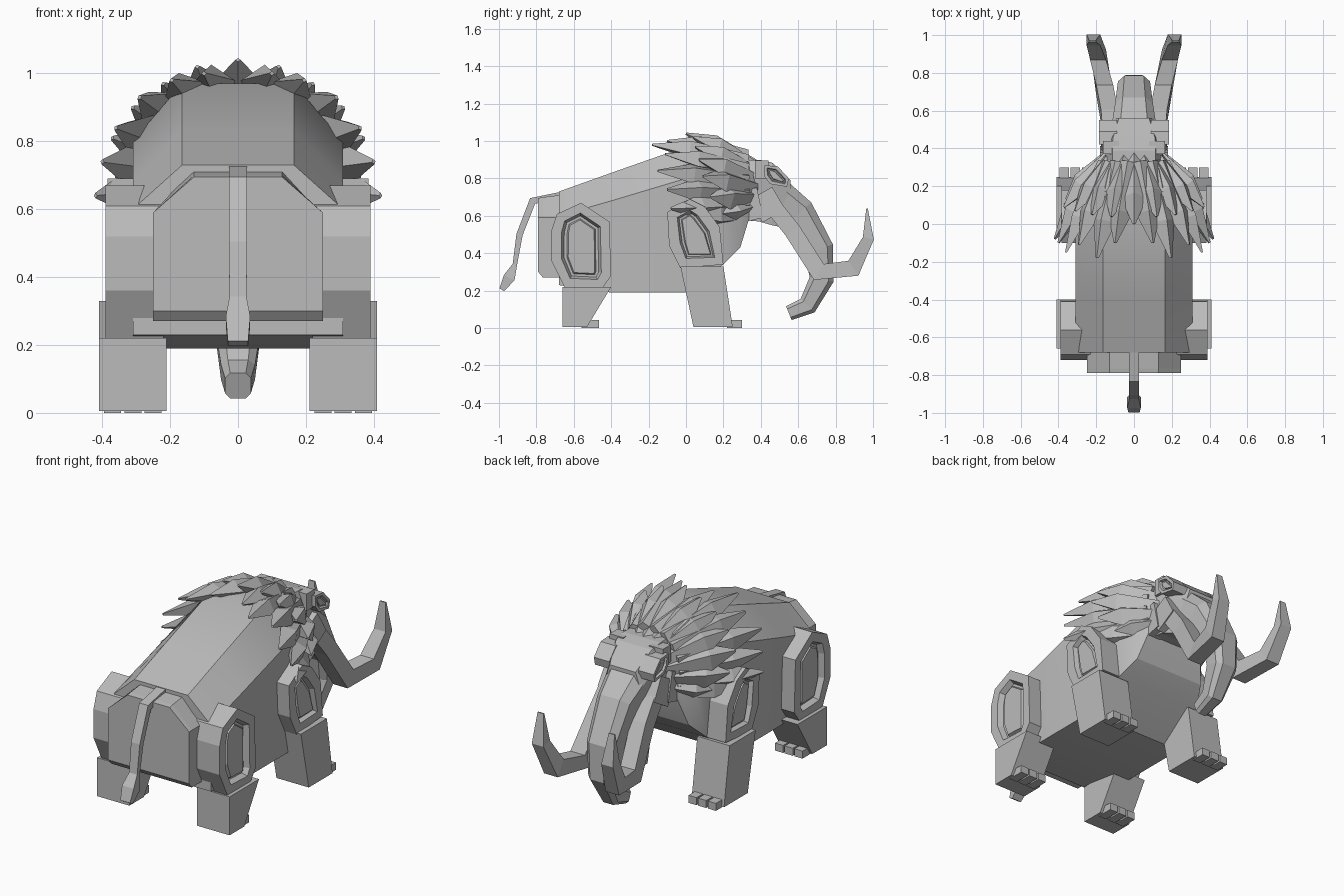
import bpy, bmesh
from math import sin, cos, radians
from mathutils import Vector

cube = bpy.data.objects.get("Cube")
if cube:
    bpy.data.objects.remove(cube, do_unlink=True)

grey = bpy.data.materials.new("warm_grey")
grey.use_nodes = True
grey.diffuse_color = (0.5, 0.5, 0.5, 1)
grey.node_tree.nodes["Principled BSDF"].inputs["Base Color"].default_value = (0.5, 0.5, 0.5, 1)


def finish(name, bm):
    bmesh.ops.recalc_face_normals(bm, faces=bm.faces)
    me = bpy.data.meshes.new(name)
    bm.to_mesh(me)
    bm.free()
    me.materials.append(grey)
    ob = bpy.data.objects.new(name, me)
    bpy.context.collection.objects.link(ob)
    return ob


def loft(name, rings):
    """Skin a list of equal-sized point rings and cap both ends."""
    bm = bmesh.new()
    rows = [[bm.verts.new(p) for p in ring] for ring in rings]
    n = len(rows[0])
    for a, b in zip(rows, rows[1:]):
        for i in range(n):
            j = (i + 1) % n
            bm.faces.new((a[i], a[j], b[j], b[i]))
    bm.faces.new(rows[0])
    bm.faces.new(rows[-1])
    return finish(name, bm)


def hull_ring(y, top, ztop, side, zside, low, zlow):
    """Cross-section with a flat top, sloping shoulders and straight flanks."""
    half = [(top, ztop), (side, zside), (low, zlow)]
    return [(x, y, z) for x, z in half] + [(-x, y, z) for x, z in reversed(half)]


def tube(name, path, side=1, chamfer=1.0):
    """Square or chamfered tube along (x, y, z, half width, half height) points."""
    pts = [Vector((side * p[0], p[1], p[2])) for p in path]
    rings = []
    for i, p in enumerate(path):
        t = pts[min(i + 1, len(pts) - 1)] - pts[max(i - 1, 0)]
        n = Vector((0, -t.z, t.y)).normalized()
        w, h = p[3], p[4]
        shape = [(w, h), (-w, h), (-w, -h), (w, -h)]
        if chamfer < 1:
            c = chamfer
            shape = [(w * c, h), (-w * c, h), (-w, h * c), (-w, -h * c),
                     (-w * c, -h), (w * c, -h), (w, -h * c), (w, h * c)]
        rings.append([pts[i] + Vector((a, 0, 0)) + n * b for a, b in shape])
    return loft(name, rings)


def plate(name, side, outline, x_in, x_out, rim, lip):
    """Thick (y, z) panel with a rim around a sunken, raised-centre inset."""
    bm = bmesh.new()
    inner = [bm.verts.new((side * x_in, y, z)) for y, z in outline]
    outer = [bm.verts.new((side * x_out, y, z)) for y, z in outline]
    n = len(outline)
    for i in range(n):
        j = (i + 1) % n
        bm.faces.new((inner[i], inner[j], outer[j], outer[i]))
    bm.faces.new(inner)
    panel = bm.faces.new(outer)
    bmesh.ops.recalc_face_normals(bm, faces=bm.faces)
    for thick, depth in ((rim, 0), (lip, -lip * 2), (lip, 0), (lip / 2, lip)):
        bmesh.ops.inset_individual(bm, faces=[panel], thickness=thick, depth=depth)
    return finish(name, bm)


def spike(name, root, tip, width, thick):
    """Faceted lock of hair, widest past the middle, pointing from root to tip."""
    root, tip = Vector(root), Vector(tip)
    t = (tip - root).normalized()
    out = Vector((root.x, 0, root.z - 0.68))
    out = (out - t * out.dot(t)).normalized()
    across = t.cross(out)

    def ring(f, w, up, down):
        c = root.lerp(tip, f)
        return [c + out * up, c + across * w, c - out * down, c - across * w]
    return loft(name, [ring(0, width * 0.6, thick * 0.5, thick),
                       ring(0.62, width, thick, thick * 0.8),
                       ring(1, 0.008, 0.006, 0.006)])


def box(name, x0, x1, y0, y1, z0, z1):
    return loft(name, [[(x0, y0, z), (x1, y0, z), (x1, y1, z), (x0, y1, z)] for z in (z0, z1)])


# Body, rump and head
body = loft("body", [hull_ring(*r) for r in (
    (-0.68, 0.165, 0.73, 0.31, 0.60, 0.31, 0.23),
    (-0.40, 0.165, 0.83, 0.31, 0.68, 0.31, 0.19),
    (0.00, 0.165, 0.97, 0.31, 0.80, 0.31, 0.19),
    (0.20, 0.15, 0.96, 0.27, 0.76, 0.27, 0.34),
    (0.29, 0.13, 0.92, 0.22, 0.74, 0.22, 0.43),
    (0.36, 0.12, 0.86, 0.16, 0.76, 0.16, 0.66))])
loft("rump", [hull_ring(y, 0.13, z, 0.25, 0.59, 0.25, b)
              for y, z, b in ((-0.79, 0.695, 0.30), (-0.765, 0.70, 0.27), (-0.60, 0.72, 0.27))])
loft("head", [hull_ring(*r) for r in (
    (0.28, 0.11, 0.90, 0.16, 0.80, 0.14, 0.58),
    (0.39, 0.115, 0.90, 0.15, 0.82, 0.14, 0.57),
    (0.46, 0.11, 0.885, 0.14, 0.80, 0.12, 0.55),
    (0.56, 0.08, 0.79, 0.11, 0.70, 0.09, 0.53))])

# Trunk and tail
tube("trunk", [(0, 0.47, 0.69, 0.12, 0.12), (0, 0.595, 0.605, 0.10, 0.10),
               (0, 0.71, 0.42, 0.085, 0.08), (0, 0.725, 0.26, 0.07, 0.065),
               (0, 0.65, 0.12, 0.05, 0.052), (0, 0.55, 0.08, 0.038, 0.04)], chamfer=0.6)
tube("tail", [(0, -0.66, 0.71, 0.027, 0.02), (0, -0.82, 0.68, 0.027, 0.02),
              (0, -0.89, 0.50, 0.027, 0.017), (0, -0.915, 0.34, 0.025, 0.012),
              (0, -0.945, 0.27, 0.036, 0.032), (0, -0.985, 0.205, 0.03, 0.014)])

# Paired limbs, face parts and tusks
thigh = [(-0.69, 0.61), (-0.56, 0.67), (-0.41, 0.57), (-0.40, 0.28),
         (-0.45, 0.21), (-0.65, 0.22), (-0.72, 0.36), (-0.72, 0.52)]
shoulder = [(-0.10, 0.62), (0.02, 0.69), (0.10, 0.65), (0.18, 0.54),
            (0.20, 0.34), (-0.03, 0.32), (-0.09, 0.44)]
eye = [(0.42, 0.87), (0.49, 0.865), (0.55, 0.80), (0.54, 0.755), (0.45, 0.77), (0.42, 0.81)]
# Each leg: top and bottom (back y, front y, height), then toe length
legs = {"front": ((-0.03, 0.20, 0.33), (0.04, 0.25, 0.005), 0.05),
        "hind": ((-0.66, -0.40, 0.22), (-0.66, -0.53, 0.005), 0.065)}

for side, label in ((1, "left"), (-1, "right")):
    plate(label + "_thigh", side, thigh, 0.22, 0.39, 0.055, 0.015)
    plate(label + "_shoulder", side, shoulder, 0.20, 0.385, 0.06, 0.012)
    plate(label + "_eye", side, eye, 0.09, 0.185, 0.018, 0.006)
    box(label + "_brow", side * 0.08, side * 0.165, 0.37, 0.44, 0.80, 0.895)
    for leg, (top, foot, toe) in legs.items():
        loft(f"{label}_{leg}_leg", [
            [(side * x, y, z) for x, y in ((0.21, a), (0.41, a), (0.41, b), (0.21, b))]
            for a, b, z in (top, foot)])
        for i in range(3):
            x = 0.25 + 0.06 * i
            box(f"{label}_{leg}_toe_{i + 1}", side * (x - 0.025), side * (x + 0.025),
                foot[1] - 0.03, foot[1] + toe, 0, 0.042)
    tube(label + "_tusk_socket", [(0.12, 0.40, 0.72, 0.05, 0.07),
                                  (0.125, 0.47, 0.60, 0.05, 0.07)], side)
    tube(label + "_cheek", [(0.14, 0.33, 0.74, 0.04, 0.05),
                            (0.14, 0.37, 0.58, 0.04, 0.045)], side)
    tube(label + "_tusk", [(0.12, 0.45, 0.67, 0.045, 0.045), (0.13, 0.57, 0.52, 0.045, 0.045),
                           (0.155, 0.71, 0.30, 0.045, 0.05), (0.19, 0.895, 0.32, 0.042, 0.048),
                           (0.215, 0.975, 0.48, 0.036, 0.03),
                           (0.22, 0.968, 0.64, 0.018, 0.004)], side)

# Mane: two overlapping rows of locks fanned around the neck
back_row = [(0.10, -0.10, 1.00), (0.195, -0.18, 0.98), (0.29, -0.11, 0.93), (0.36, -0.15, 0.84),
            (0.40, -0.10, 0.74), (0.42, -0.08, 0.64), (0.36, 0.06, 0.60)]
front_row = [(0, 0.00, 1.04), (0.12, 0.04, 1.02), (0.22, 0.05, 0.97), (0.31, 0.07, 0.90),
             (0.37, 0.09, 0.81), (0.36, 0.13, 0.70), (0.30, 0.18, 0.61)]
rows = (("back", back_row, 10, 0.33, 0.18, 0.20, 0.065, 0.055),
        ("front", front_row, 0, 0.37, 0.13, 0.14, 0.07, 0.06))
for row, tips, start, y, rx, rz, width, thick in rows:
    for i, tip in enumerate(tips):
        a = radians(start + 20 * i)
        for side in (1, -1) if tip[0] else (1,):
            spike(f"mane_{row}_{i + 1}", (side * rx * sin(a), y, 0.73 + rz * cos(a)),
                  (side * tip[0], tip[1], tip[2]), width, thick)

# Soft shading across the rounded flanks
bpy.context.view_layer.objects.active = body
body.select_set(True)
bpy.ops.object.shade_smooth_by_angle(angle=radians(25))
